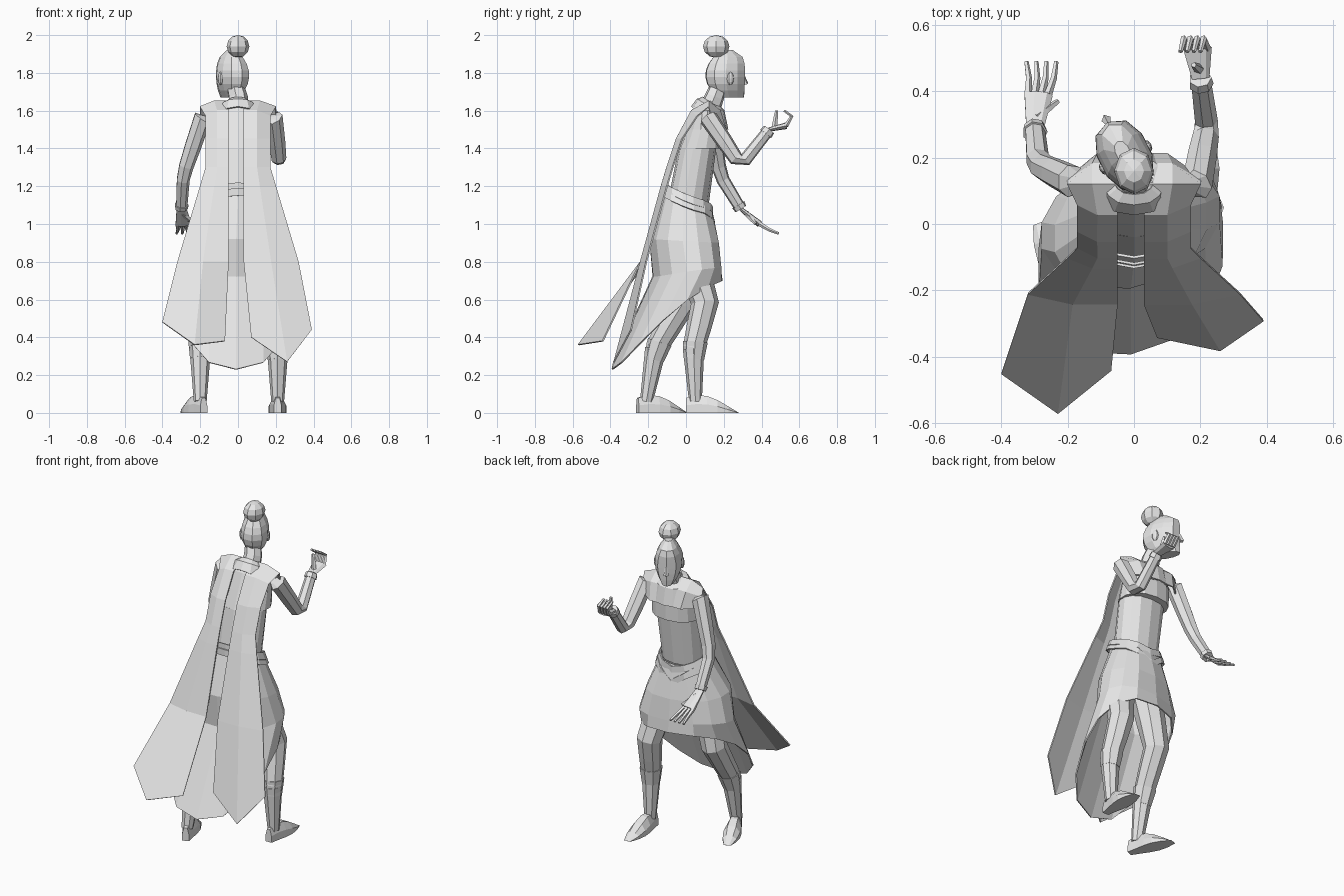
import bpy, bmesh, math
from mathutils import Vector, Matrix

if "Cube" in bpy.data.objects:
    bpy.data.objects.remove(bpy.data.objects["Cube"], do_unlink=True)

clay = bpy.data.materials.new("plain_grey")
clay.use_nodes = True
clay.diffuse_color = (.8, .8, .8, 1)
clay.node_tree.nodes["Principled BSDF"].inputs["Base Color"].default_value = clay.diffuse_color


def finish(name, bm):
    """Turn a bmesh into a flat-shaded grey object."""
    bmesh.ops.recalc_face_normals(bm, faces=bm.faces)
    mesh = bpy.data.meshes.new(name)
    bm.to_mesh(mesh)
    bm.free()
    mesh.materials.append(clay)
    obj = bpy.data.objects.new(name, mesh)
    bpy.context.collection.objects.link(obj)
    return obj


def loft(name, rings, closed=True, cloth=False):
    """Skin equal rings of points; cloth stays open and gets a thin thickness."""
    bm = bmesh.new()
    rows = [[bm.verts.new(point) for point in ring] for ring in rings]
    count = len(rows[0])
    for lower, upper in zip(rows, rows[1:]):
        for i in range(count if closed else count - 1):
            j = (i + 1) % count
            bm.faces.new((lower[i], lower[j], upper[j], upper[i]))
    if not cloth:
        bm.faces.new(rows[0])
        bm.faces.new(rows[-1])
    obj = finish(name, bm)
    if cloth:
        solid = obj.modifiers.new("cloth_thickness", 'SOLIDIFY')
        solid.thickness = .008
        solid.offset = 0
    return obj


def oval(z, half, front, back, lift=0, sides=14):
    """Boxy oval ring around the body; lift raises or drops its back."""
    ring = []
    for i in range(sides):
        angle = math.tau * i / sides
        side = math.sin(angle)
        rear = (1 - math.cos(angle)) / 2
        x = math.copysign(half * abs(side) ** .8, side)
        ring.append(Vector((x, front + (back - front) * rear, z + lift * rear ** 1.6)))
    return ring


def limb(name, joints, start, end, sides=7, flat=1):
    """Tapered tube through the joints; flat squashes it across x."""
    points = [Vector(joint) for joint in joints]
    last = len(points) - 1
    rings = []
    for i, point in enumerate(points):
        along = (points[min(i + 1, last)] - points[max(i - 1, 0)]).normalized()
        up = along.cross(Vector((1, 0, 0))).normalized()
        across = up.cross(along)
        radius = start + (end - start) * i / last
        angles = [math.tau * k / sides for k in range(sides)]
        rings.append([point + radius * (across * math.cos(a) + up * flat * math.sin(a)) for a in angles])
    return loft(name, rings)


def ball(name, centre, size):
    """Low-poly ellipsoid."""
    bm = bmesh.new()
    bmesh.ops.create_uvsphere(bm, u_segments=8, v_segments=6, radius=1)
    place = Matrix.Translation(centre) @ Matrix.Diagonal((*size, 1))
    bmesh.ops.transform(bm, matrix=place, verts=bm.verts)
    return finish(name, bm)


def hand(name, wrist, finger_path, thumb_tip, fan):
    """Flat palm, four fingers that fan out along x, and a thumb."""
    wrist, thumb_tip = Vector(wrist), Vector(thumb_tip)
    path = [Vector(point) for point in finger_path]
    palm_middle = wrist.lerp(path[0], .5)
    limb(name + "_palm", [wrist, palm_middle, path[0]], .028, .045, flat=.4)
    for finger in range(4):
        step = finger - 1.5
        bones = [point + Vector((step * (.02 + fan * i), 0, 0)) for i, point in enumerate(path)]
        limb(name + "_finger", bones, .013, .007, sides=5)
    thumb_root = wrist.lerp(path[0], .3)
    thumb_bend = thumb_root.lerp(thumb_tip, .6)
    limb(name + "_thumb", [thumb_root, thumb_bend, thumb_tip], .016, .008, sides=5)


def arm(name, shoulder, elbow, wrist):
    """Sleeve that starts inside the shoulder, bends at the elbow, and ends in a cuff."""
    shoulder, elbow, wrist = Vector(shoulder), Vector(elbow), Vector(wrist)
    inside = Vector((shoulder.x * .7, shoulder.y, shoulder.z))
    bend = [elbow.lerp(shoulder, .15), elbow.lerp(wrist, .15)]
    limb(name + "_sleeve", [inside, shoulder, shoulder.lerp(elbow, .5), *bend, wrist], .055, .031)
    limb(name + "_cuff", [wrist.lerp(elbow, .12), wrist], .038, .034)


# Torso: abdomen, then a short jacket that overhangs it
loft("torso", [oval(1.1, .13, .12, -.1), oval(1.4, .14, .16, -.04), oval(1.4, .15, .2, -.04),
               oval(1.5, .15, .2, 0), oval(1.6, .14, .16, .04), oval(1.65, .06, .15, .08)])

# Skirt: short in front, long tail behind, turned with the stride
skirt_rings = [oval(1.1, .13, .13, -.1, .1), oval(.9, .23, .17, -.19, .02),
               oval(.77, .27, .18, -.17, -.05), oval(.7, .28, .19, -.39, -.47)]
for ring in skirt_rings[1:]:
    for point in ring:
        point.y += .15 * point.x
        point.x -= .01
loft("skirt", skirt_rings, cloth=True)

# Belt, and a sash below it, both dipping to a point in front
for name, z, grow, dip in (("belt", 1.08, 0, .03), ("sash", 1.05, .01, .08)):
    band = [oval(z + rise, .16 + grow - rise / 2, .14 + grow, -.12 - grow, .1) for rise in (0, .04)]
    for ring in band:
        for point in ring:
            if point.y > 0:
                point.z -= dip * max(0, 1 - abs(point.x) / .12)
    loft(name, band, cloth=True)

# Neck and draped collar
limb("neck", [(0, .12, 1.6), (0, .15, 1.67), (-.02, .18, 1.75)], .06, .045)
loft("collar", [oval(1.5, .11, .22, .03, .12), oval(1.6, .09, .2, .06, .06),
                oval(1.62, .06, .18, .09, .05)], cloth=True)

# Head, shaped facing +y: flat face, round skull, narrow chin
head_rings = []
levels = 7
for level in range(levels + 1):
    t = level / levels
    width = .08 * math.sin(math.pi * (.1 + .85 * t)) ** .7
    face = .11 if t < .8 else 2 * width
    head_rings.append(oval(1.67 + .25 * t, width, face, -1.45 * width, sides=10))
head_parts = [loft("head", head_rings),
              limb("nose", [(0, .1, 1.8), (0, .12, 1.74)], .006, .015, sides=4)]
for side in (-1, 1):
    head_parts.append(ball("ear", (side * .075, -.01, 1.77), (.012, .02, .035)))

# The head looks over one side
look = Matrix.Translation((-.03, .21, 0)) @ Matrix.Rotation(math.radians(27), 4, 'Z')
for part in head_parts:
    part.data.transform(look)

ball("hair_bun", (0, .16, 1.94), (.06, .07, .06))

# Lowered arm with an open hand
lowered_wrist = (-.3, .29, 1.08)
arm("lowered_arm", (-.19, .13, 1.56), (-.29, .18, 1.26), lowered_wrist)
hand("lowered_hand", lowered_wrist, [(-.29, .39, 1), (-.28, .44, .97), (-.28, .49, .95)],
     (-.23, .37, 1), fan=.005)

# Raised arm with curled fingers
raised_wrist = (.2, .44, 1.5)
arm("raised_arm", (.19, .12, 1.56), (.22, .29, 1.31), raised_wrist)
hand("raised_hand", raised_wrist, [(.19, .53, 1.52), (.18, .56, 1.57), (.17, .52, 1.6)],
     (.18, .48, 1.6), fan=0)

# Two cape panels run from chest to pointed hems; the drape gives y and z
drape = [(.21, 1.5), (.18, 1.6), (.12, 1.65), (.03, 1.6), (-.05, 1.45), (-.1, 1.3), (-.13, 1.2), (-.24, .8)]
panels = {-.05: [(-.07, -.44, .38), (-.23, -.57, .36), (-.4, -.45, .48)],
          .03: [(.07, -.34, .4), (.26, -.38, .27), (.39, -.29, .44)]}
for inner, hem in panels.items():
    side = math.copysign(1, inner)
    rows = []
    for y, z in drape:
        outer = side * (.17 + .3 * max(0, 1.3 - z))
        wrap = .03 if y < .1 else 0
        sag = 0
        if z > 1.5:
            # Shoulder flap over the top of the sleeve
            outer += side * .03 * (y > .1)
            sag = .03
        if y > .15:
            wrap = -.05
        rows.append([(inner, y, z), ((inner + outer) / 2, y, z), (outer, y + wrap, z - sag)])
    loft("cape_panel", rows + [hem], closed=False, cloth=True)


def leg(name, hip, knee, shin, ankle, turn):
    """Baggy trouser leg, cuffed boot, and a foot turned outward."""
    hip, knee, shin, ankle = Vector(hip), Vector(knee), Vector(shin), Vector(ankle)
    limb(name + "_trouser", [hip, hip.lerp(knee, .5), knee, knee.lerp(shin, .5), shin], .09, .058, sides=8)
    limb(name + "_boot_cuff", [shin.lerp(knee, .15), shin.lerp(ankle, .2)], .066, .054, sides=8)
    limb(name + "_boot", [shin, shin.lerp(ankle, .5), ankle], .057, .034, sides=8)
    sections = []
    for step in range(6):
        t = step / 5
        half = .02 + .028 * math.sin(math.pi * t ** 1.3)
        top = .05 + .05 * math.sin(math.pi * (t + .2)) - .02 * t
        outline = [(-half, 0), (half, 0), (half, top / 2), (half / 2, top), (-half / 2, top), (-half, top / 2)]
        sections.append([(x, .28 * t - .05, z) for x, z in outline])
    foot = loft(name + "_foot", sections)
    stand = Matrix.Translation((ankle.x, ankle.y, 0))
    foot.data.transform(stand @ Matrix.Rotation(math.radians(turn), 4, 'Z'))


leg("front_leg", (.12, .01, .87), (.18, .1, .58), (.21, .04, .34), (.21, .05, .06), 0)
leg("rear_leg", (-.12, -.03, .87), (-.18, -.02, .58), (-.2, -.16, .34), (-.2, -.21, .06), 22)
